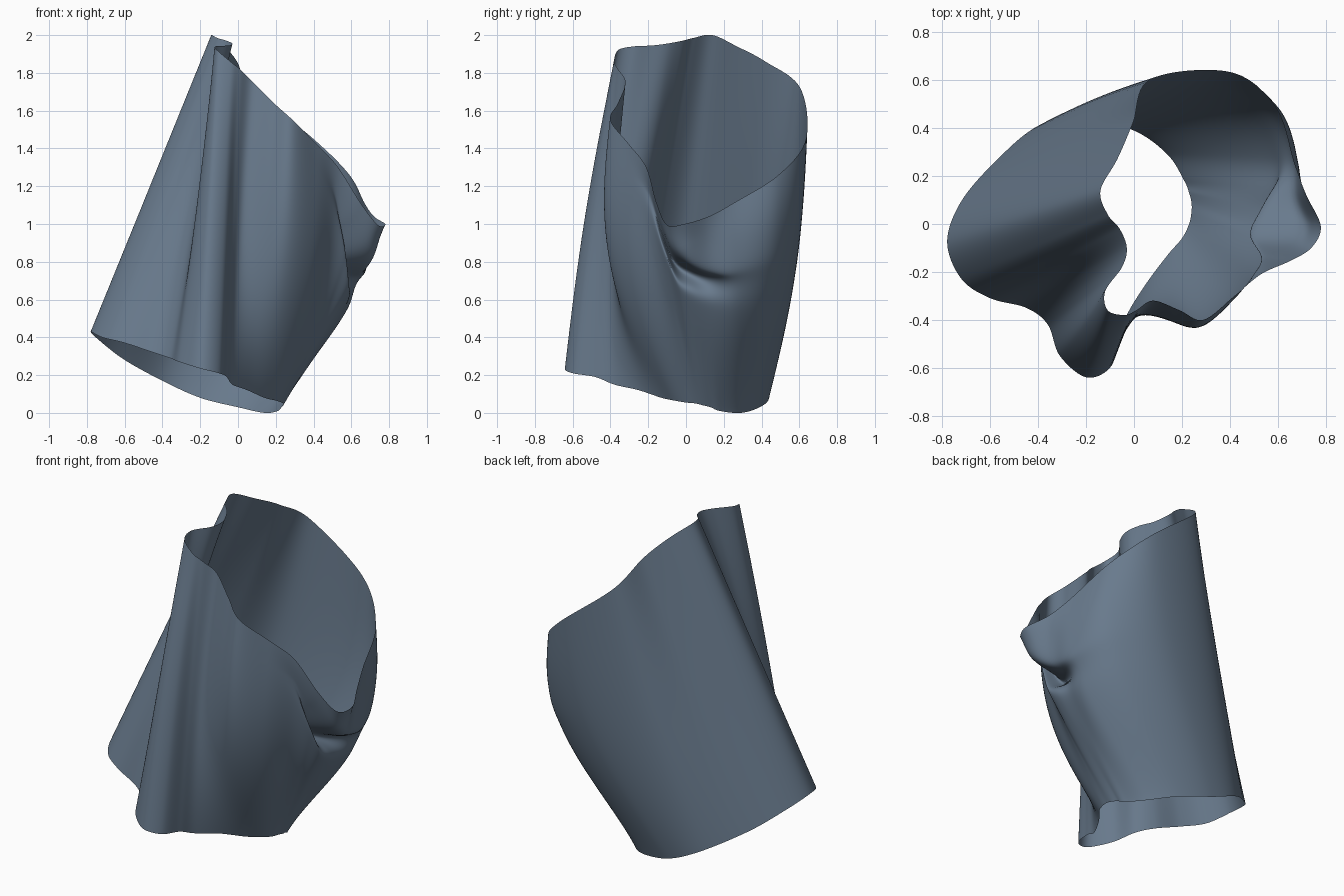
import bpy, math
from mathutils import Vector

# Matching control points around the lower and upper openings
LOWER = [(-.78, -.08, .43), (-.72, -.23, .40), (-.6, -.31, .37), (-.45, -.35, .32),
         (-.36, -.42, .29), (-.31, -.55, .27), (-.2, -.64, .235), (-.1, -.6, .21),
         (-.06, -.48, .19), (-.03, -.38, .15), (.05, -.25, .12), (.14, -.13, .08),
         (.2, -.06, .065), (.23, 0, .055), (.24, .05, .05), (.24, .09, .04),
         (.23, .13, .03), (.21, .18, .01), (.14, .29, .0), (0, .39, .03),
         (-.2, .44, .08), (-.4, .41, .17), (-.6, .24, .28), (-.73, .08, .38)]
UPPER = [(-.14, .14, 2.0), (-.11, .04, 1.985), (-.06, -.02, 1.97), (-.03, -.1, 1.955),
         (-.05, -.18, 1.945), (-.12, -.28, 1.94), (-.11, -.36, 1.92), (-.04, -.38, 1.86),
         (.01, -.36, 1.82), (.08, -.32, 1.75), (.19, -.36, 1.64), (.29, -.4, 1.55),
         (.42, -.3, 1.42), (.53, -.21, 1.3), (.65, -.155, 1.11), (.74, -.1, .995),
         (.78, -.01, 1.0), (.72, .12, 1.04), (.67, .25, 1.11), (.59, .49, 1.26),
         (.40, .635, 1.45), (.07, .605, 1.72), (-.005, .42, 1.86), (-.07, .27, 1.94)]
SUB, ROWS = 10, 90


def spline(points, u):
    """Closed Catmull-Rom curve."""
    n, i = len(points), int(u)
    a, b, c, d = (Vector(points[(i + k) % n]) for k in (-1, 0, 1, 2))
    f = u - i
    return b + .5 * f * (c - a + f * (2 * a - 5 * b + 4 * c - d + f * (3 * (b - c) + d - a)))


def gauss(x, s):
    return math.exp(-(x / s) ** 2)


# Sleeve wall: loft between the openings, with belly and a sagging lip on the right
n = len(LOWER) * SUB
verts = []
for r in range(ROWS + 1):
    t = r / ROWS
    for k in range(n):
        u = k / SUB
        p = spline(LOWER, u).lerp(spline(UPPER, u), t)
        belly = math.sin(math.pi * t)
        high = math.sin(math.pi * t ** 1.25)
        # rounded back right, front right and front walls
        p.x += .19 * high * gauss(u - 18.6, 1.9) + .07 * belly * gauss(u - 12.6, 1.8)
        p.y += .045 * belly * gauss(u - 20, 1.5) - .025 * belly * gauss(u - 6, 1.5)
        p.y -= .14 * belly * gauss(u - 11.2, 1.8)
        # diagonal crease under the lip, with a puffed fold sagging over it
        w = gauss(u - 15.4, 1.6)
        crease = .86 - (u - 14) * .062
        edge = min(1, (1 - t) / .1)
        p.x -= w * .17 * gauss(t - crease, .07) * edge
        p.z -= gauss(u - 16.8, 1.6) * .06 * gauss(t - crease - .11, .07) * edge
        verts.append(p)
faces = [(r * n + k, r * n + (k + 1) % n, (r + 1) * n + (k + 1) % n, (r + 1) * n + k)
         for r in range(ROWS) for k in range(n)]

mesh = bpy.data.meshes.new("cloth_sleeve")
mesh.from_pydata(verts, [], faces)
mesh.shade_smooth()
mat = bpy.data.materials.new("slate blue")
mat.diffuse_color = (.14, .195, .265, 1)
mesh.materials.append(mat)
bpy.context.collection.objects.link(bpy.data.objects.new("cloth_sleeve", mesh))
